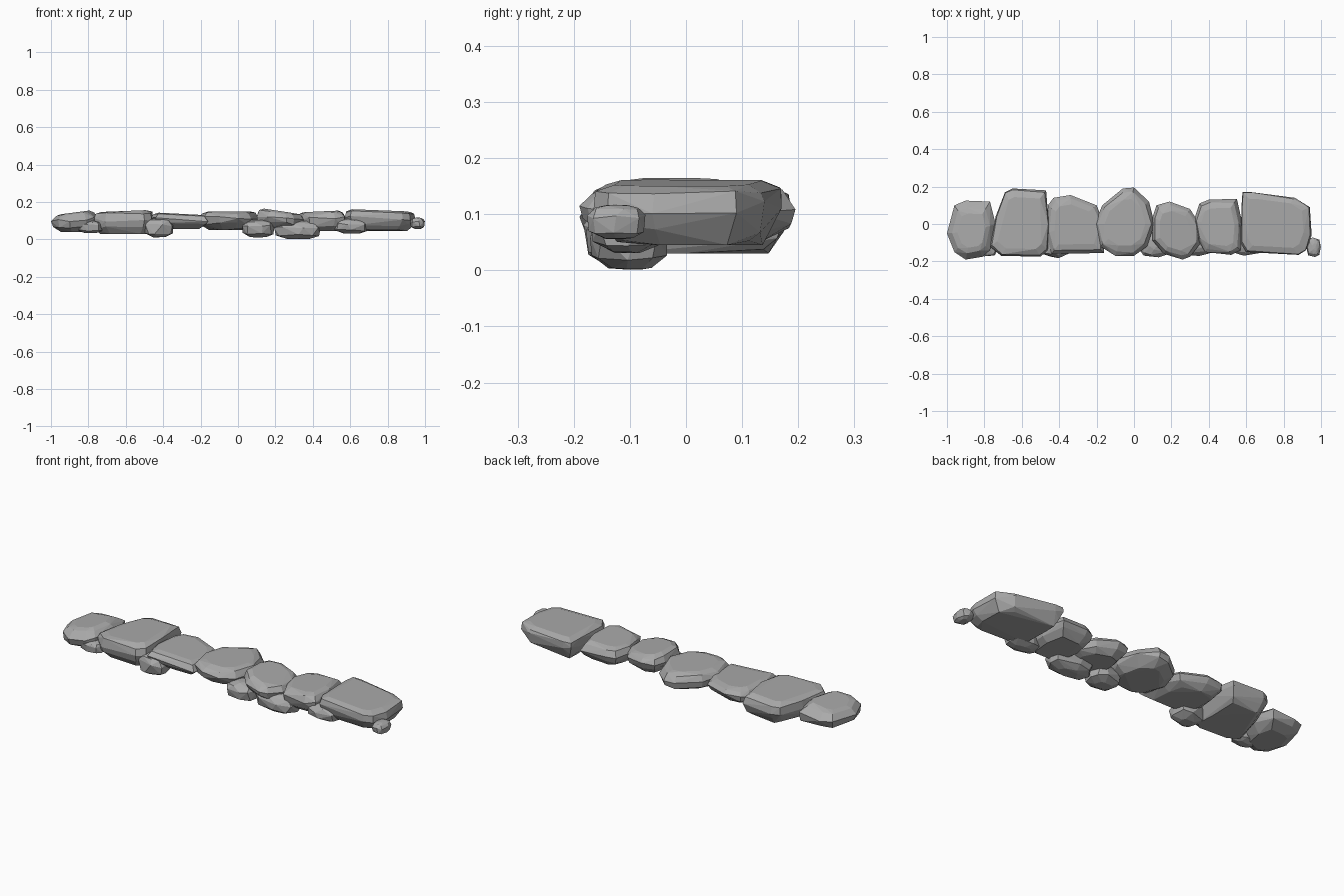
import bpy, bmesh, math, random
from mathutils import Vector

cube = bpy.data.objects.get("Cube")
if cube:
    bpy.data.objects.remove(cube)

rng = random.Random(7)
stone_grey = bpy.data.materials.new("stone_grey")
stone_grey.use_nodes = True
GREY = (0.4, 0.4, 0.4, 1)
stone_grey.diffuse_color = GREY
stone_grey.node_tree.nodes["Principled BSDF"].inputs["Base Color"].default_value = GREY


def hull_stone(name, points):
    """Wrap points in a flat faceted convex shell."""
    bm = bmesh.new()
    for p in points:
        bm.verts.new(p)
    out = bmesh.ops.convex_hull(bm, input=bm.verts)
    loose = {g for g in out["geom_interior"] + out["geom_unused"]
             if isinstance(g, bmesh.types.BMVert)}
    bmesh.ops.delete(bm, geom=list(loose), context="VERTS")
    bmesh.ops.dissolve_limit(bm, angle_limit=math.radians(4),
                             verts=bm.verts, edges=bm.edges)
    bmesh.ops.recalc_face_normals(bm, faces=bm.faces)
    mesh = bpy.data.meshes.new(name)
    bm.to_mesh(mesh)
    bm.free()
    mesh.materials.append(stone_grey)
    obj = bpy.data.objects.new(name, mesh)
    bpy.context.collection.objects.link(obj)


def slab(name, outline, low, high, tilt=0.0, inset=0.8):
    """Broad stone: widest at the belly, drawn in towards top and bottom."""
    ring = [Vector(p) for p in outline]
    mid = sum(ring, Vector((0, 0))) / len(ring)
    half = max(abs(p.x - mid.x) for p in ring)
    tall = high - low
    # level fraction, outline scale, wobble
    levels = ((0, inset - 0.08, 0.08), (0.3, 0.97, 0.1), (0.62, 1.0, 0.1),
              (0.9, inset + 0.1, 0.05), (1, inset - 0.12, 0.0))
    points = []
    for frac, scale, wobble in levels:
        for p in ring:
            s = scale - rng.uniform(0, wobble) * (frac != 0.62)
            q = mid + (p - mid) * s
            z = low + tall * min(1, max(0, frac + rng.uniform(-wobble, wobble)))
            z += tilt * (p.x - mid.x) / half * frac
            points.append((q.x, q.y, z))
    hull_stone(name, points)


def pebble(name, x0, x1, y0, y1, z0, z1):
    """Small rounded stone filling a box."""
    points = []
    for lat in (-70, -28, 12, 45, 75):
        for i in range(8):
            a = math.radians(i * 45 + rng.uniform(-12, 12))
            b = math.radians(lat + rng.uniform(-8, 8))
            d = [math.cos(b) * math.cos(a), math.cos(b) * math.sin(a), math.sin(b)]
            d = [math.copysign(abs(c) ** 0.75, c) for c in d]
            points.append(((x0 + x1 + d[0] * (x1 - x0)) / 2,
                           (y0 + y1 + d[1] * (y1 - y0)) / 2,
                           (z0 + z1 + d[2] * (z1 - z0)) / 2))
    hull_stone(name, points)


# Row of broad stones
slab("end_stone_right", [(-1, -.05), (-.96, .10), (-.9, .125), (-.77, .12), (-.74, 0),
     (-.77, -.14), (-.81, -.175), (-.9, -.19), (-.96, -.15)], .04, .145, .01, .7)
slab("square_stone", [(-.74, .04), (-.69, .17), (-.65, .19), (-.47, .18), (-.455, 0),
     (-.46, -.14), (-.5, -.175), (-.71, -.17), (-.77, -.12)], .03, .152, .005, .88)
slab("low_stone", [(-.46, .1), (-.43, .14), (-.34, .155), (-.2, .1), (-.16, 0),
     (-.16, -.155), (-.3, -.155), (-.44, -.16), (-.47, -.05)], .055, .138, -.006)
slab("round_stone", [(-.21, 0), (-.17, .1), (-.06, .19), (0, .195), (.08, .12),
     (.11, 0), (.07, -.12), (0, -.17), (-.1, -.17), (-.18, -.12)], .05, .15)
slab("peaked_stone", [(.1, .04), (.12, .1), (.19, .12), (.3, .08), (.35, 0),
     (.35, -.11), (.3, -.175), (.26, -.19), (.16, -.16), (.1, -.09)], .06, .152, -.013)
slab("narrow_stone", [(.32, .02), (.35, .11), (.4, .13), (.55, .135), (.58, 0),
     (.57, -.14), (.52, -.165), (.38, -.15), (.34, -.08)], .045, .15, .004)
slab("long_stone", [(.575, .1), (.58, .17), (.63, .17), (.86, .14), (.94, .09),
     (.95, -.06), (.92, -.14), (.88, -.165), (.6, -.15), (.57, -.1)],
     .045, .156, -.006, .9)

# Small stones tucked under the front edge and at the end
pebble("end_pebble", .92, 1, -.178, -.07, .055, .117)
pebble("lower_stone_a", -.51, -.34, -.185, -.04, .01, .115)
pebble("lower_stone_b", .02, .2, -.18, -.03, .01, .105)
pebble("lower_stone_c", .19, .45, -.172, -.03, 0, .1)
pebble("lower_stone_d", .51, .7, -.17, -.04, .03, .11)
pebble("lower_stone_e", -.86, -.72, -.175, -.08, .033, .1)
